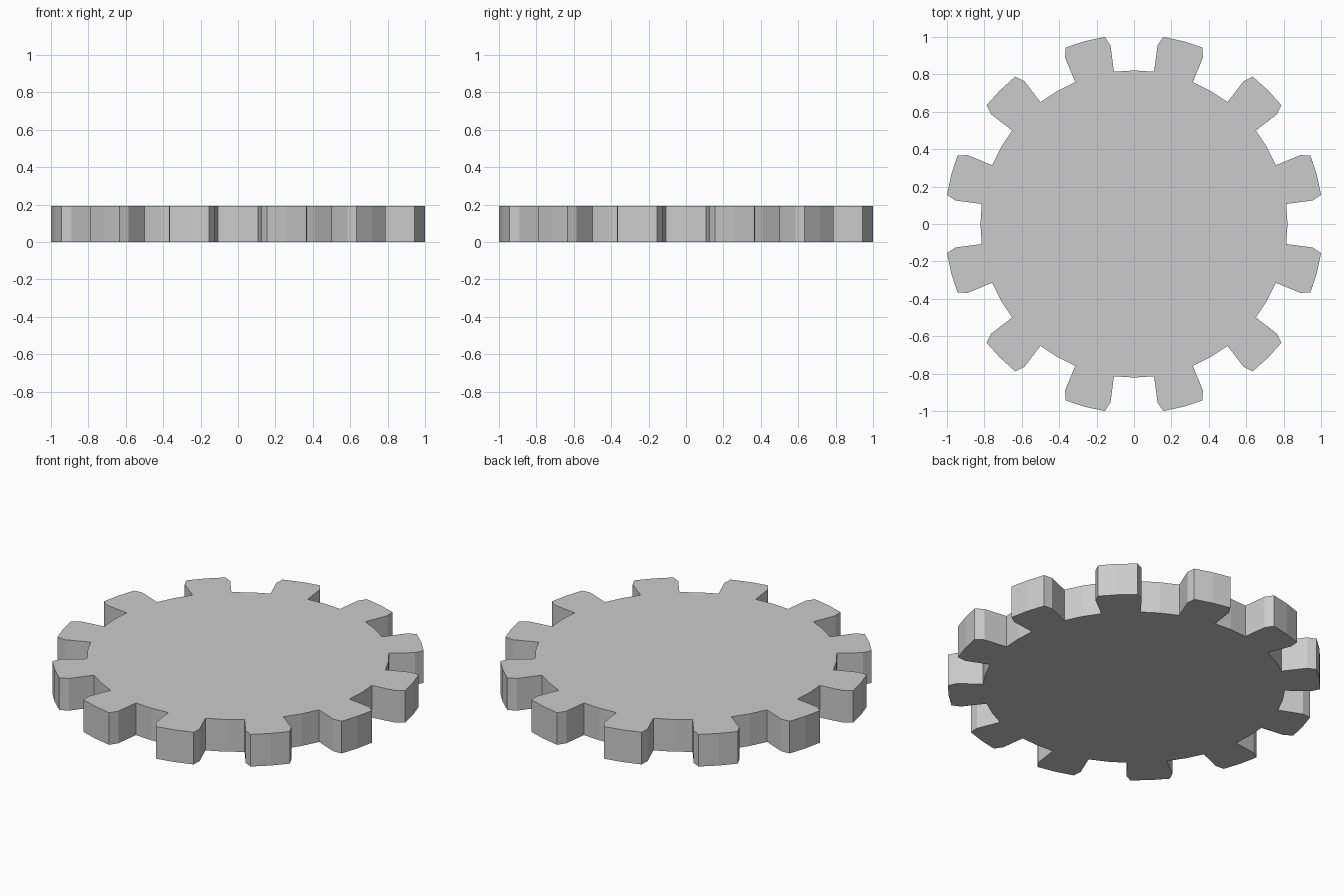
import bpy, bmesh
from math import cos, sin, radians

if "Cube" in bpy.data.objects:
    bpy.data.objects.remove(bpy.data.objects["Cube"])

TEETH = 12
HEIGHT = 0.193
ROOT, FLANK, TIP = 0.821, 0.963, 1.012

# One tooth pitch: valley centre, root, flank, narrowed tip, and back down
PITCH = [(ROOT, -15), (ROOT, -7.5), (FLANK, -7.5), (TIP, -6.15), (TIP, 0),
         (TIP, 6.15), (FLANK, 7.5), (ROOT, 7.5)]

bm = bmesh.new()
outline = []
for i in range(TEETH):
    centre = 15 + i * 360 / TEETH
    for r, a in PITCH:
        t = radians(centre + a)
        outline.append(bm.verts.new((r * cos(t), r * sin(t), 0)))

# Solid gear plate extruded upward
base = bm.faces.new(outline)
ext = bmesh.ops.extrude_face_region(bm, geom=[base], use_keep_orig=True)
top = [v for v in ext["geom"] if isinstance(v, bmesh.types.BMVert)]
bmesh.ops.translate(bm, verts=top, vec=(0, 0, HEIGHT))
bmesh.ops.recalc_face_normals(bm, faces=bm.faces)

mesh = bpy.data.meshes.new("gear_wheel")
bm.to_mesh(mesh)
bm.free()
gear = bpy.data.objects.new("gear_wheel", mesh)
bpy.context.collection.objects.link(gear)
